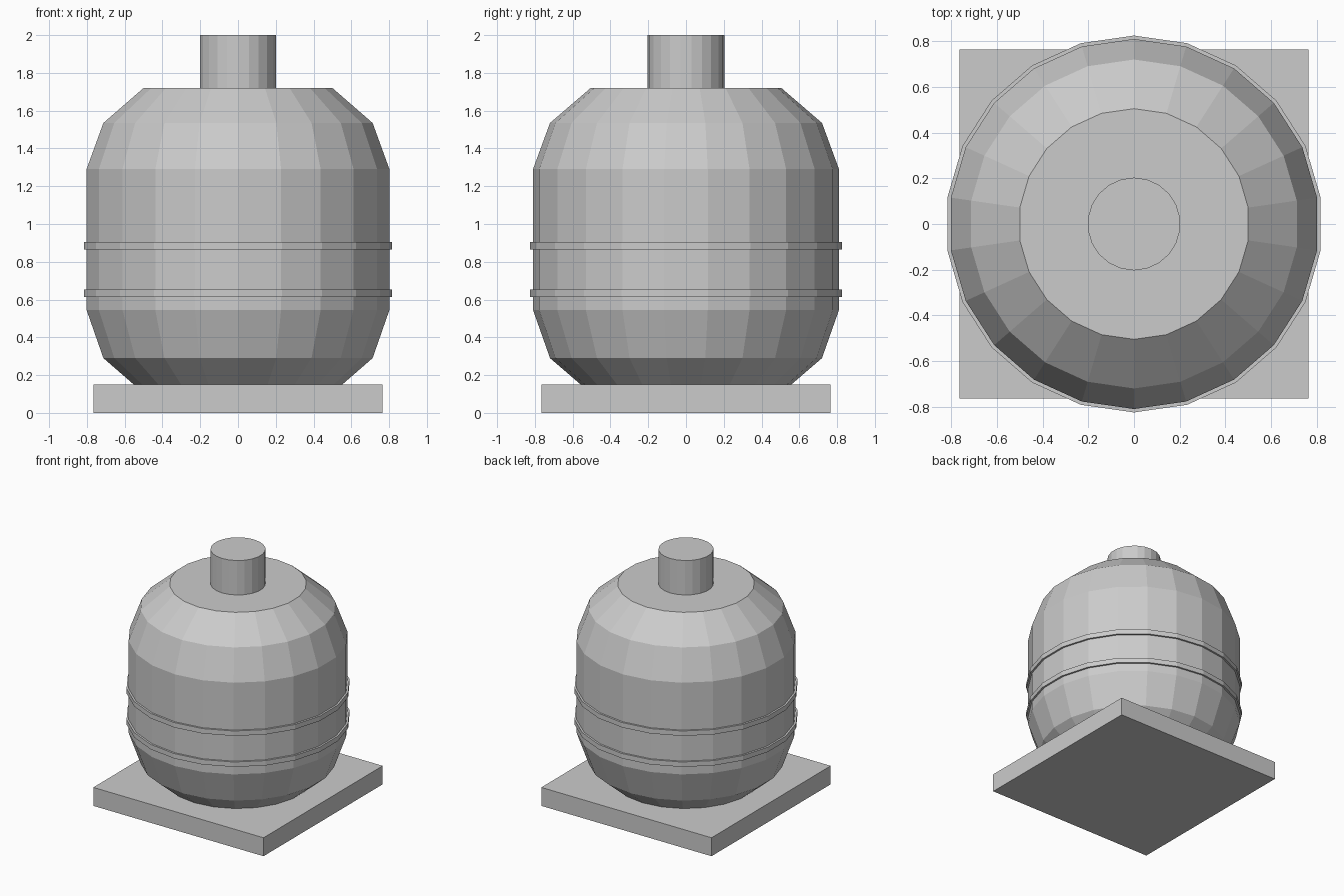
import bpy
import bmesh
from math import cos, sin, pi

cube = bpy.data.objects.get("Cube")
if cube:
    bpy.data.objects.remove(cube, do_unlink=True)

SIDES = 22

grey = bpy.data.materials.new("plain_grey")
grey.use_nodes = True
grey.diffuse_color = (0.6, 0.6, 0.6, 1)
grey.node_tree.nodes["Principled BSDF"].inputs["Base Color"].default_value = (0.6, 0.6, 0.6, 1)


def finish(name, bm):
    bmesh.ops.recalc_face_normals(bm, faces=bm.faces)
    mesh = bpy.data.meshes.new(name)
    bm.to_mesh(mesh)
    bm.free()
    mesh.materials.append(grey)
    obj = bpy.data.objects.new(name, mesh)
    bpy.context.collection.objects.link(obj)
    return obj


def lathe(name, profile):
    """Closed solid of revolution from (radius, height) points, with flat caps."""
    bm = bmesh.new()
    rings = []
    for r, z in profile:
        angles = [pi / 2 + 2 * pi * i / SIDES for i in range(SIDES)]
        rings.append([bm.verts.new((r * cos(a), r * sin(a), z)) for a in angles])
    for low, high in zip(rings, rings[1:]):
        for i in range(SIDES):
            j = (i + 1) % SIDES
            bm.faces.new((low[i], low[j], high[j], high[i]))
    bm.faces.new(rings[0])
    bm.faces.new(rings[-1])
    return finish(name, bm)


# Square base slab
bm = bmesh.new()
bmesh.ops.create_cube(bm, size=1)
bmesh.ops.scale(bm, vec=(1.53, 1.53, 0.15), verts=bm.verts)
bmesh.ops.translate(bm, vec=(0, 0, 0.075), verts=bm.verts)
finish("base_slab", bm)

# Faceted tank body, its lower end sunk into the slab
lathe("tank_body", [(0.505, 0.105), (0.72, 0.29), (0.81, 0.545),
                    (0.81, 1.29), (0.72, 1.535), (0.505, 1.72)])

# Thin bands around the tank
for name, z in (("lower_band", 0.633), ("upper_band", 0.885)):
    lathe(name, [(0.825, z - 0.02), (0.825, z + 0.02)])

# Neck on top
lathe("neck", [(0.203, 1.70), (0.203, 2.0)])
